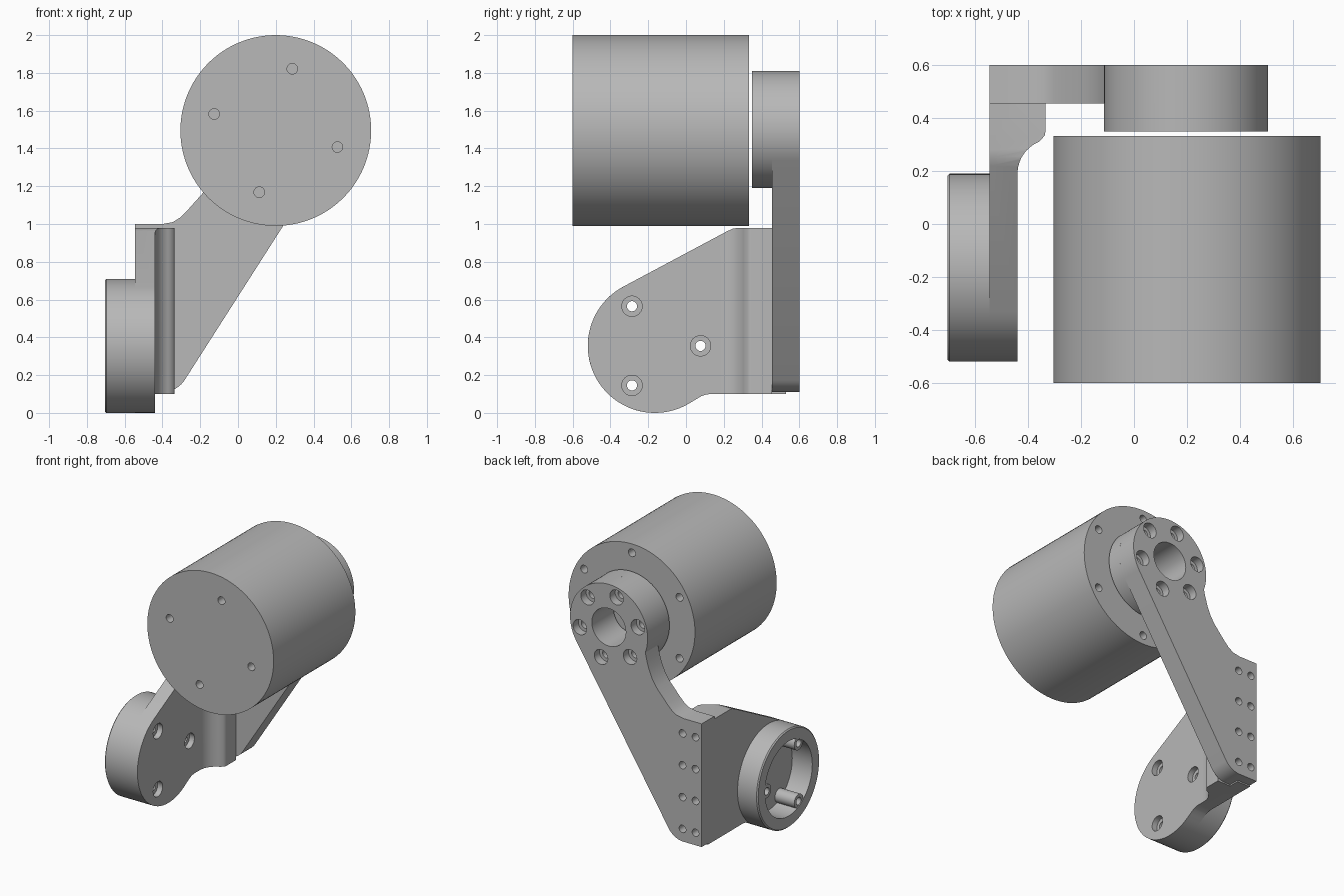
import bpy, bmesh
from math import sin, cos, radians
from mathutils import Vector

cube = bpy.data.objects.get("Cube")
if cube:
    bpy.data.objects.remove(cube, do_unlink=True)

grey = bpy.data.materials.new("machined_grey")
grey.use_nodes = True
grey.diffuse_color = (0.48, 0.48, 0.48, 1)
grey.node_tree.nodes["Principled BSDF"].inputs["Base Color"].default_value = (0.48, 0.48, 0.48, 1)

# Maps a point of a cross-section (u, v) and its depth along an axis to the model
PLACE = {
    "x": lambda u, v, d: Vector((d, u, v)),
    "y": lambda u, v, d: Vector((u, d, v)),
    "z": lambda u, v, d: Vector((u, v, d)),
}


def arc(centre, r, start, end, steps):
    angles = [radians(start + (end - start) * i / steps) for i in range(steps + 1)]
    return [(centre[0] + r * cos(a), centre[1] + r * sin(a)) for a in angles]


def polar(centre, r, start, count):
    return arc(centre, r, start, start + 360, count)[:-1]


def loft(bm, axis, sections):
    """Skin a stack of (outline, depth) sections and cap both ends."""
    rings = [[bm.verts.new(PLACE[axis](u, v, d)) for u, v in outline] for outline, d in sections]
    n = len(rings[0])
    for low, high in zip(rings, rings[1:]):
        for i in range(n):
            bm.faces.new((low[i], low[(i + 1) % n], high[(i + 1) % n], high[i]))
    bm.faces.new(rings[0])
    bm.faces.new(rings[-1])


def turned(bm, axis, centre, profile, sides=24):
    loft(bm, axis, [(polar(centre, r, 0, sides), d) for r, d in profile])


def prism(bm, axis, outline, d0, d1):
    loft(bm, axis, [(outline, d0), (outline, d1)])


def make(name, bm):
    bmesh.ops.recalc_face_normals(bm, faces=bm.faces)
    mesh = bpy.data.meshes.new(name)
    bm.to_mesh(mesh)
    bm.free()
    mesh.materials.append(grey)
    obj = bpy.data.objects.new(name, mesh)
    bpy.context.collection.objects.link(obj)
    return obj


def combine(obj, bm, operation="DIFFERENCE"):
    """Apply a boolean with a temporary tool solid."""
    tool = make("cutter", bm)
    tool.hide_render = True
    mod = obj.modifiers.new("cut", "BOOLEAN")
    mod.operation, mod.solver, mod.object = operation, "EXACT", tool
    graph = bpy.context.evaluated_depsgraph_get()
    result = bpy.data.meshes.new_from_object(obj.evaluated_get(graph))
    obj.modifiers.clear()
    obj.data = result
    bpy.data.objects.remove(tool, do_unlink=True)


def finish(*objects):
    bpy.ops.object.select_all(action="DESELECT")
    for obj in objects:
        obj.select_set(True)
    bpy.context.view_layer.objects.active = objects[0]
    bpy.ops.object.shade_smooth_by_angle(angle=radians(30))


# Motor body with blind screw holes in both ends
MOTOR = (0.2, 1.495)
bm = bmesh.new()
turned(bm, "y", MOTOR, [(0.505, -0.6), (0.505, 0.333)], 96)
motor = make("motor_body", bm)
bm = bmesh.new()
for spot in polar(MOTOR, 0.338, 75, 4):
    turned(bm, "y", spot, [(0.028, -0.7), (0.028, -0.52)])
for spot in polar(MOTOR, 0.44, 30, 6):
    turned(bm, "y", spot, [(0.028, 0.25), (0.028, 0.4)])
combine(motor, bm)

# Arm plate: round head, tapering shank, straight mounting edge
HEAD = (0.197, 1.5)
outline = arc(HEAD, 0.31, -32, 200, 56)
outline += [(-0.107, 1.34), (-0.125, 1.28), (-0.15, 1.22), (-0.185, 1.165),
            (-0.27, 1.07), (-0.305, 1.035), (-0.345, 1.01), (-0.4, 1.0),
            (-0.545, 1.0), (-0.545, 0.11)]
outline += arc((-0.4, 0.25), 0.14, -90, -33, 10)
bm = bmesh.new()
prism(bm, "y", outline, 0.455, 0.6)
arm = make("arm_plate", bm)

# Flange standing forward from the arm head
bm = bmesh.new()
turned(bm, "y", HEAD, [(0.31, 0.35), (0.31, 0.455)], 88)
flange = make("arm_flange", bm)

# Centre bore and counterbored bolt circle through the head
for part in (arm, flange):
    bm = bmesh.new()
    turned(bm, "y", HEAD, [(0.136, 0.2), (0.136, 0.7)], 48)
    for spot in polar(HEAD, 0.24, 45, 6):
        turned(bm, "y", spot, [(0.03, 0.2), (0.03, 0.54), (0.054, 0.54), (0.054, 0.7)])
    combine(part, bm)

# Rebate and two columns of screw holes on the mounting edge
bm = bmesh.new()
prism(bm, "y", [(-0.6, 0.0), (-0.44, 0.0), (-0.44, 0.98), (-0.6, 0.98)], 0.4, 0.53)
combine(arm, bm)
bm = bmesh.new()
for x in (-0.496, -0.392):
    for row in range(4):
        turned(bm, "y", (x, 0.2 + 0.23 * row), [(0.027, 0.5), (0.027, 0.7)])
combine(arm, bm)

# Side bracket: plan section with thick foot, trimmed to the side outline
POD = (-0.165, 0.355)
plan = [(-0.545, -0.6), (-0.44, -0.6), (-0.44, 0.17)]
plan += arc((-0.31, 0.19), 0.13, 175, 112, 10)
plan += [(-0.345, 0.325), (-0.337, 0.335), (-0.335, 0.348), (-0.335, 0.455),
         (-0.44, 0.455), (-0.44, 0.53), (-0.545, 0.53)]
bm = bmesh.new()
prism(bm, "z", plan, -0.1, 1.2)
bracket = make("side_bracket", bm)
side = arc(POD, 0.355, 118, 300, 44)
side += [(0.05, 0.07), (0.08, 0.088), (0.105, 0.097), (0.13, 0.1), (0.6, 0.1), (0.6, 0.98),
         (0.28, 0.98), (0.25, 0.976), (0.22, 0.963)]
bm = bmesh.new()
prism(bm, "x", side, -0.8, 0)
combine(bracket, bm, "INTERSECT")
bm = bmesh.new()
for spot in polar(POD, 0.242, 0, 3):
    turned(bm, "x", spot, [(0.027, -0.7), (0.027, -0.48), (0.054, -0.48), (0.054, -0.3)])
combine(bracket, bm)

# Round housing ring on the outside of the bracket
bm = bmesh.new()
turned(bm, "x", POD, [(0.347, -0.705), (0.355, -0.697), (0.355, -0.545)], 88)
ring = make("housing_ring", bm)
bm = bmesh.new()
turned(bm, "x", POD, [(0.27, -0.8), (0.27, -0.5)], 72)
combine(ring, bm)

# Three drilled screw lugs inside the ring
bm = bmesh.new()
for spot in polar(POD, 0.242, 0, 3):
    turned(bm, "x", spot, [(0.05, -0.7), (0.05, -0.545)])
lugs = make("screw_lugs", bm)
bm = bmesh.new()
for spot in polar(POD, 0.242, 0, 3):
    turned(bm, "x", spot, [(0.027, -0.8), (0.027, -0.5)])
combine(lugs, bm)

finish(motor, arm, flange, bracket, ring, lugs)
